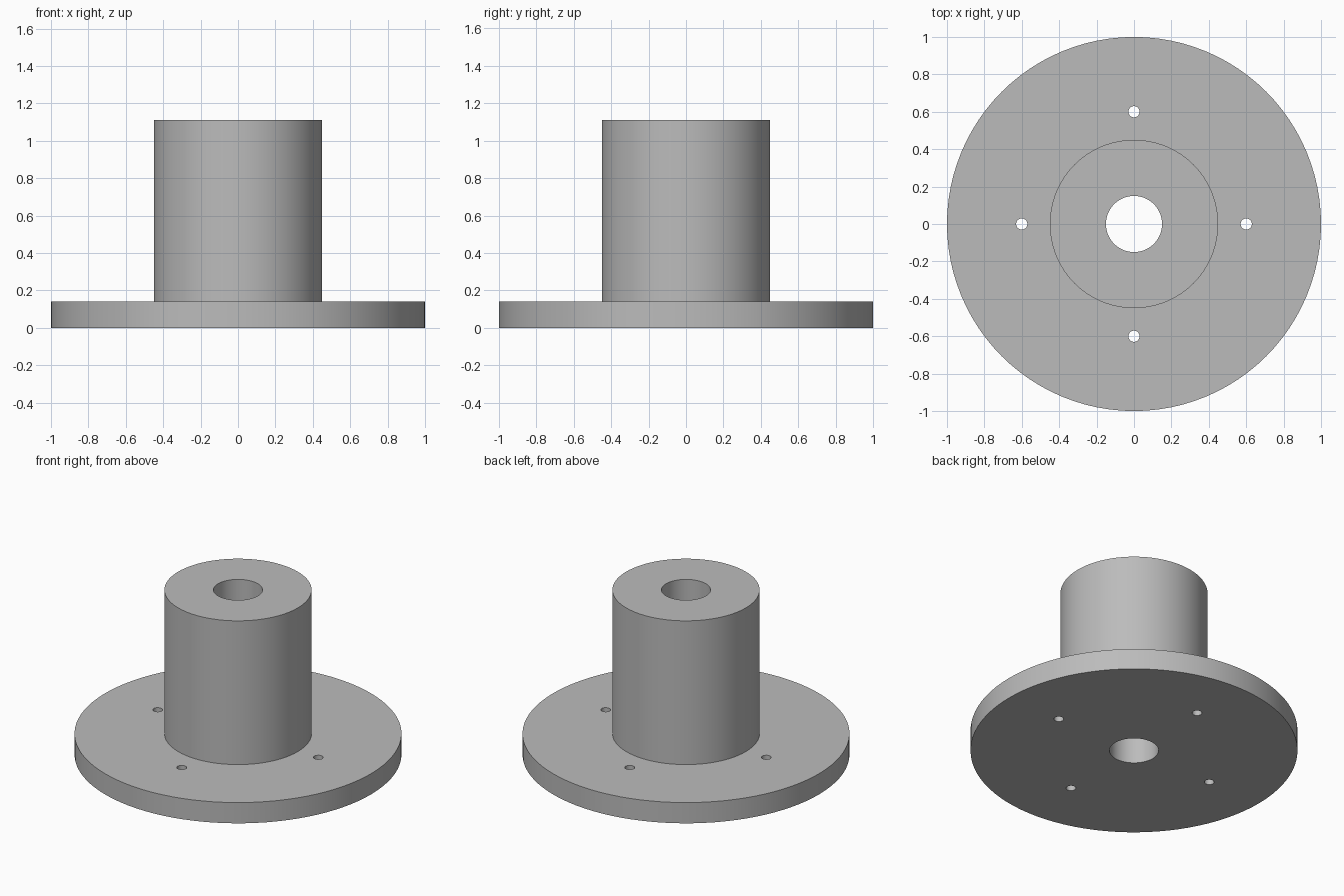
import bpy, bmesh, math
from mathutils import Matrix, Vector

cube = bpy.data.objects.get("Cube")
if cube:
    bpy.data.objects.remove(cube, do_unlink=True)

FLANGE_R, FLANGE_H = 1.0, 0.14
HUB_R, TOP = 0.45, 1.11
BORE_R = 0.15
BOLT_R, BOLT_CIRCLE, BOLTS = 0.03, 0.6, 4
SIDES = 96

grey = bpy.data.materials.new("plain grey")
grey.use_nodes = True
colour = (0.5, 0.5, 0.5, 1)
grey.diffuse_color = colour
grey.node_tree.nodes["Principled BSDF"].inputs["Base Color"].default_value = colour


def add_object(name, bm):
    bmesh.ops.recalc_face_normals(bm, faces=bm.faces)
    mesh = bpy.data.meshes.new(name)
    bm.to_mesh(mesh)
    bm.free()
    mesh.materials.append(grey)
    obj = bpy.data.objects.new(name, mesh)
    bpy.context.collection.objects.link(obj)
    return obj


# Flange, hub and through bore: one closed profile turned about z
profile = [(BORE_R, 0), (FLANGE_R, 0), (FLANGE_R, FLANGE_H),
           (HUB_R, FLANGE_H), (HUB_R, TOP), (BORE_R, TOP)]
bm = bmesh.new()
verts = [bm.verts.new((r, 0, z)) for r, z in profile]
edges = [bm.edges.new((a, b)) for a, b in zip(verts, verts[1:] + verts[:1])]
bmesh.ops.spin(bm, geom=verts + edges, cent=(0, 0, 0), axis=(0, 0, 1),
               angle=math.tau, steps=SIDES, use_merge=True)
bmesh.ops.remove_doubles(bm, verts=bm.verts, dist=1e-5)
hub = add_object("flanged_hub", bm)

# Bolt holes: a ring of pins cut out of the flange
bm = bmesh.new()
for i in range(BOLTS):
    spot = Matrix.Rotation(math.tau * i / BOLTS, 3, 'Z') @ Vector((BOLT_CIRCLE, 0, FLANGE_H / 2))
    bmesh.ops.create_cone(bm, cap_ends=True, segments=32, radius1=BOLT_R, radius2=BOLT_R,
                          depth=FLANGE_H * 2, matrix=Matrix.Translation(spot))
pins = add_object("bolt_hole_cutter", bm)
pins.hide_render = True

cut = hub.modifiers.new("bolt holes", 'BOOLEAN')
cut.operation = 'DIFFERENCE'
cut.solver = 'EXACT'
cut.object = pins

bpy.ops.object.select_all(action='DESELECT')
bpy.context.view_layer.objects.active = hub
hub.select_set(True)
bpy.ops.object.modifier_apply(modifier=cut.name)
bpy.data.objects.remove(pins, do_unlink=True)
bpy.ops.object.shade_smooth_by_angle(angle=math.radians(30))
